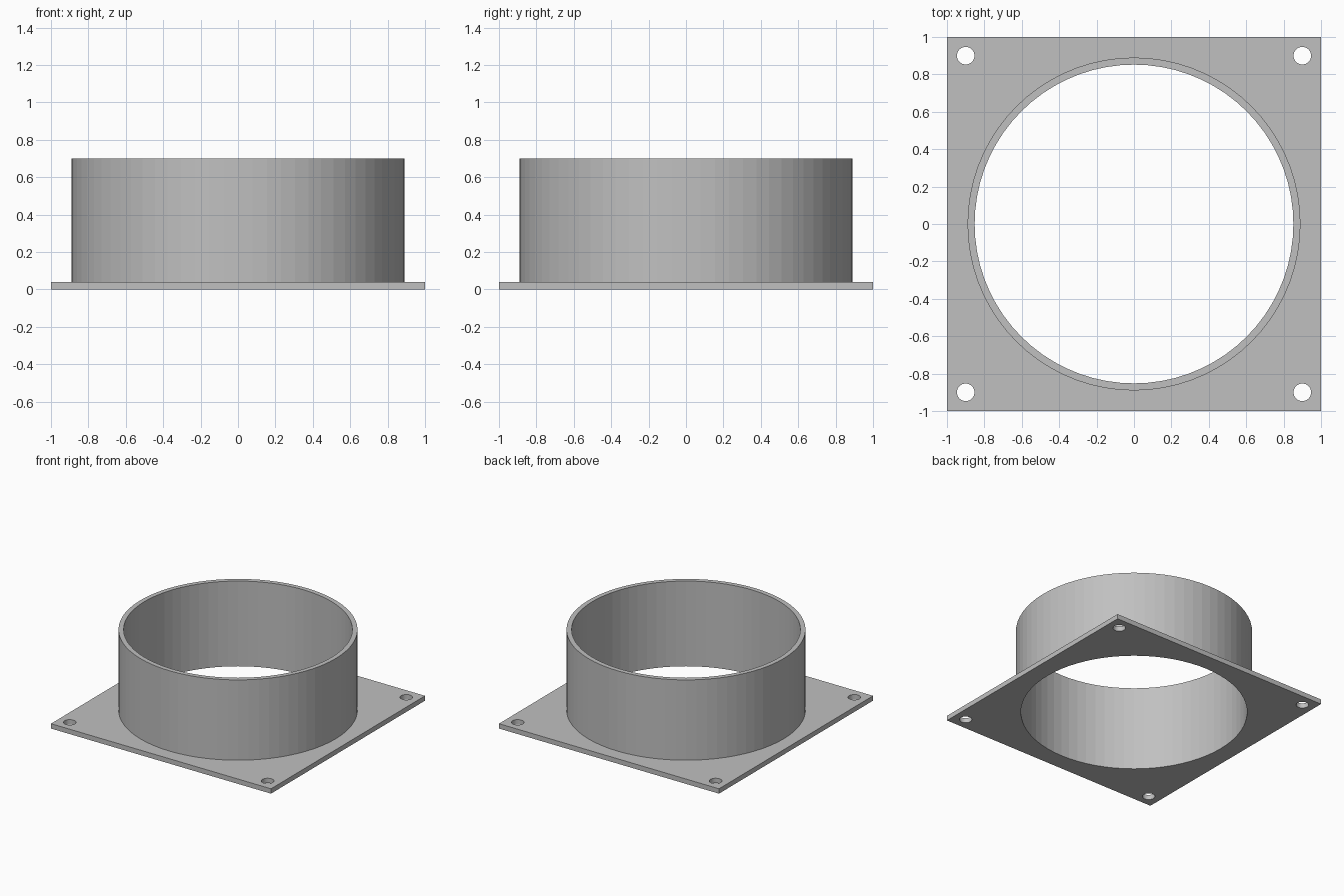
import bpy

if "Cube" in bpy.data.objects:
    bpy.data.objects.remove(bpy.data.objects["Cube"])

PLATE_T, HEIGHT = 0.04, 0.70
R_OUT, R_IN = 0.89, 0.852
HOLE_R, HOLE_POS = 0.047, 0.90
SIDES = 72

grey = bpy.data.materials.new("grey")
grey.diffuse_color = (0.53, 0.53, 0.53, 1)
grey.use_nodes = True
grey.node_tree.nodes["Principled BSDF"].inputs["Base Color"].default_value = grey.diffuse_color


def cylinder(name, radius, z0, z1, x=0, y=0, sides=SIDES):
    bpy.ops.mesh.primitive_cylinder_add(vertices=sides, radius=radius, depth=z1 - z0,
                                        location=(x, y, (z0 + z1) / 2))
    ob = bpy.context.object
    ob.name = name
    return ob


def combine(target, tool, operation):
    mod = target.modifiers.new(operation.lower(), 'BOOLEAN')
    mod.operation, mod.solver, mod.object = operation, 'EXACT', tool
    bpy.context.view_layer.objects.active = target
    bpy.ops.object.modifier_apply(modifier=mod.name)
    bpy.data.objects.remove(tool, do_unlink=True)


# square mounting plate
bpy.ops.mesh.primitive_cube_add(size=1, location=(0, 0, PLATE_T / 2))
flange = bpy.context.object
flange.name = "duct_flange"
flange.scale = (2, 2, PLATE_T)
bpy.ops.object.transform_apply(location=True, scale=True)

# round collar joined to the plate, then bored through
combine(flange, cylinder("collar", R_OUT, PLATE_T / 2, HEIGHT), 'UNION')
combine(flange, cylinder("bore", R_IN, -0.1, HEIGHT + 0.1), 'DIFFERENCE')

# corner screw holes
for sx in (-1, 1):
    for sy in (-1, 1):
        combine(flange, cylinder("screw_hole", HOLE_R, -0.1, 0.2,
                                 sx * HOLE_POS, sy * HOLE_POS, 32), 'DIFFERENCE')

flange.data.materials.clear()
flange.data.materials.append(grey)
for p in flange.data.polygons:
    p.material_index = 0
    p.use_smooth = False
